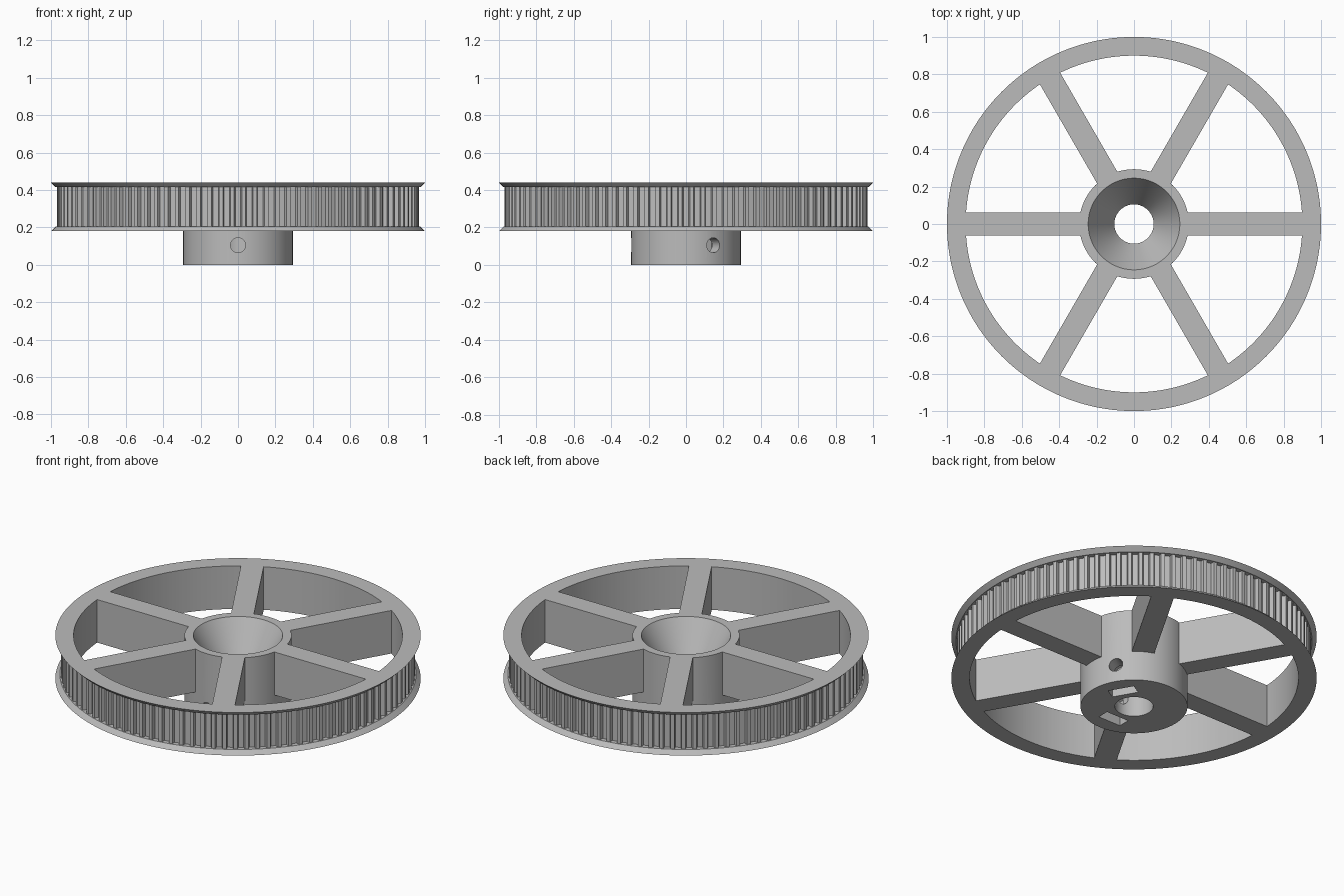
import bpy
import bmesh
from math import pi, cos, sin, radians
from mathutils import Matrix, Vector

if "Cube" in bpy.data.objects:
    bpy.data.objects.remove(bpy.data.objects["Cube"])

BOTTOM, TOP = 0.18, 0.44          # wheel height range
RIM_INNER, HUB_R, BORE_R = 0.90, 0.293, 0.105
TEETH = 100
SCREW_Z = 0.105

grey = bpy.data.materials.new("grey plastic")
grey.use_nodes = True
colour = (0.5, 0.5, 0.5, 1)
grey.diffuse_color = colour
grey.node_tree.nodes["Principled BSDF"].inputs["Base Color"].default_value = colour


def finish(bm, name):
    bmesh.ops.recalc_face_normals(bm, faces=bm.faces)
    mesh = bpy.data.meshes.new(name)
    bm.to_mesh(mesh)
    bm.free()
    mesh.materials.append(grey)
    obj = bpy.data.objects.new(name, mesh)
    bpy.context.collection.objects.link(obj)
    return obj


def select(obj):
    bpy.ops.object.select_all(action="DESELECT")
    obj.select_set(True)
    bpy.context.view_layer.objects.active = obj


def smooth(obj):
    select(obj)
    bpy.ops.object.shade_smooth_by_angle(angle=radians(30))


def lathe(name, profile, angles):
    """Closed ring; each profile radius is a number or a function of the column."""
    bm = bmesh.new()
    rows = []
    for radius, z in profile:
        row = []
        for i, a in enumerate(angles):
            r = radius(i) if callable(radius) else radius
            row.append(bm.verts.new((r * cos(a), r * sin(a), z)))
        rows.append(row)
    n = len(angles)
    for k, low in enumerate(rows):
        high = rows[(k + 1) % len(rows)]
        for i in range(n):
            j = (i + 1) % n
            bm.faces.new((low[i], low[j], high[j], high[i]))
    return finish(bm, name)


def prism(name, outline, start, end, angle):
    """Outline in the (sideways, up) plane, extruded outward along a radius."""
    bm = bmesh.new()
    face = bm.faces.new([bm.verts.new((start, u, z)) for u, z in outline])
    new = bmesh.ops.extrude_face_region(bm, geom=[face])["geom"]
    moved = [v for v in new if isinstance(v, bmesh.types.BMVert)]
    bmesh.ops.translate(bm, verts=moved, vec=Vector((end - start, 0, 0)))
    bm.transform(Matrix.Rotation(angle, 4, "Z"))
    return finish(bm, name)


# Toothed rim with a flared flange at each edge
steps = [(-0.5, 0), (-0.33, 0), (-0.24, 1), (0.24, 1), (0.33, 0)]
pitch = 2 * pi / TEETH
rim_angles = [(t + f) * pitch for t in range(TEETH) for f, _ in steps]


def belt_radius(i):
    return 0.969 - 0.022 * steps[i % len(steps)][1]


rim = lathe("toothed_rim", [
    (RIM_INNER, BOTTOM), (1, BOTTOM), (0.975, BOTTOM + 0.025),
    (belt_radius, BOTTOM + 0.025), (belt_radius, TOP - 0.025),
    (0.975, TOP - 0.025), (1, TOP), (RIM_INNER, TOP)], rim_angles)
smooth(rim)

# Hub with a bore and a conical recess
hub = lathe("hub", [
    (BORE_R, 0), (HUB_R, 0), (HUB_R, TOP), (0.245, TOP), (BORE_R, 0.2)],
    [2 * pi * i / 96 for i in range(96)])

# Set screw holes and nut pockets cut into the hub
hole = [(0.04 * cos(2 * pi * i / 16), SCREW_Z + 0.04 * sin(2 * pi * i / 16))
        for i in range(16)]
pocket = [(-0.075, -0.02), (0.075, -0.02), (0.075, SCREW_Z + 0.043),
          (0, SCREW_Z + 0.087), (-0.075, SCREW_Z + 0.043)]
for degrees in (30, 150, 270):
    a = radians(degrees)
    for cutter in (prism("screw_cutter", hole, 0.06, 0.35, a),
                   prism("nut_cutter", pocket, 0.14, 0.21, a)):
        cutter.hide_render = True
        select(hub)
        mod = hub.modifiers.new("cut", "BOOLEAN")
        mod.operation = "DIFFERENCE"
        mod.solver = "EXACT"
        mod.object = cutter
        bpy.ops.object.modifier_apply(modifier=mod.name)
        bpy.data.objects.remove(cutter)
smooth(hub)

# Six full-height spokes
half = 0.0625
section = [(-half, BOTTOM), (half, BOTTOM), (half, TOP), (-half, TOP)]
for k in range(6):
    prism(f"spoke_{k + 1}", section, 0.28, 0.905, k * pi / 3)
